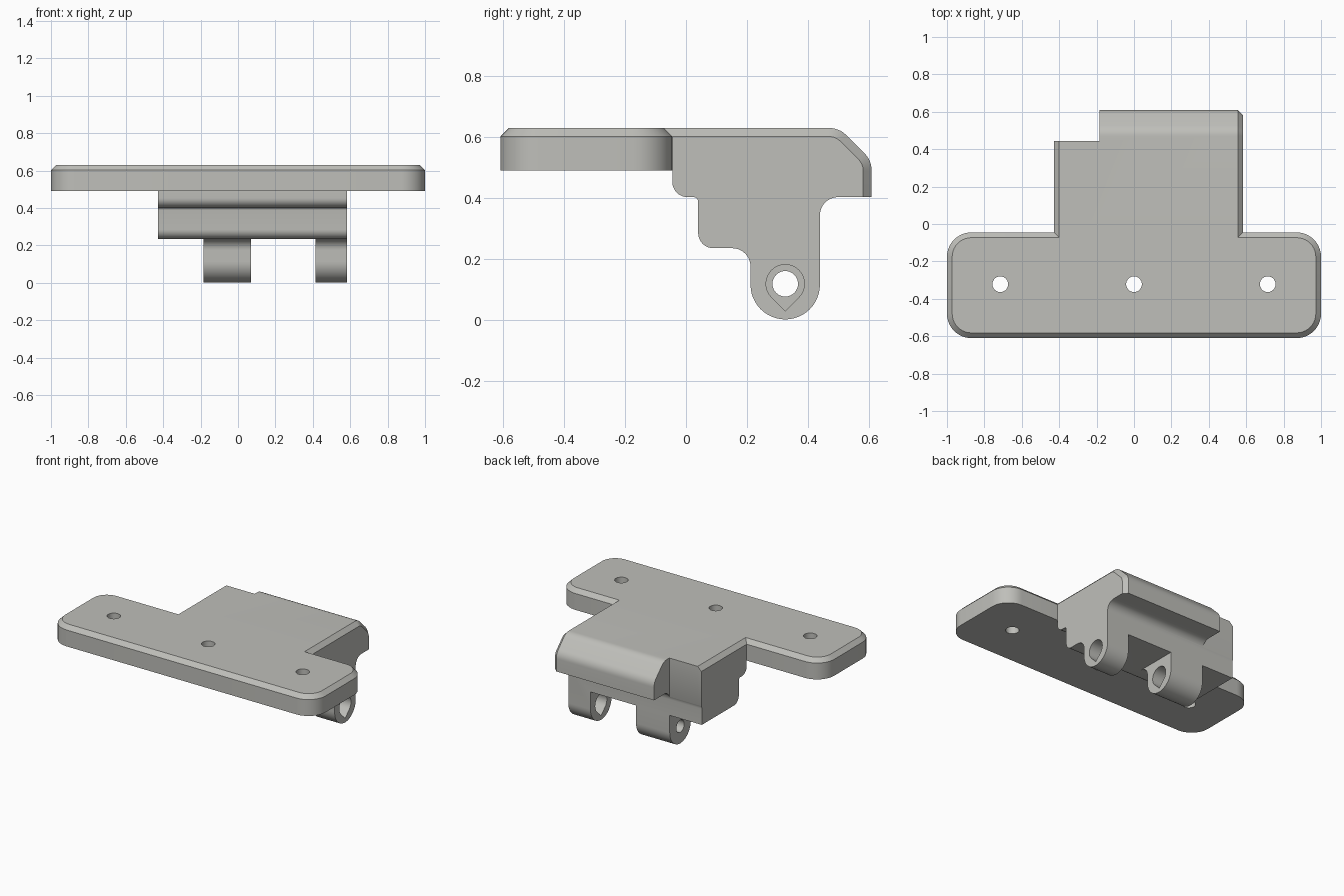
import bpy, bmesh, math

if "Cube" in bpy.data.objects:
    bpy.data.objects.remove(bpy.data.objects["Cube"])

grey = bpy.data.materials.new("warm_grey")
grey.diffuse_color = (0.52, 0.52, 0.49, 1)
grey.use_nodes = True
grey.node_tree.nodes["Principled BSDF"].inputs["Base Color"].default_value = grey.diffuse_color


def loft(name, loops):
    """Solid skinned through closed loops that share a point count."""
    bm = bmesh.new()
    rings = [[bm.verts.new(p) for p in loop] for loop in loops]
    n = len(rings[0])
    for a, b in zip(rings, rings[1:]):
        for i in range(n):
            j = (i + 1) % n
            bm.faces.new((a[i], a[j], b[j], b[i]))
    bm.faces.new(rings[0])
    bm.faces.new(rings[-1])
    bmesh.ops.recalc_face_normals(bm, faces=bm.faces)
    me = bpy.data.meshes.new(name)
    bm.to_mesh(me)
    bm.free()
    me.materials.append(grey)
    ob = bpy.data.objects.new(name, me)
    bpy.context.collection.objects.link(ob)
    return ob


def arc(cx, cy, r, a0, a1, n=10):
    return [(cx + r * math.cos(math.radians(a0 + (a1 - a0) * i / n)),
             cy + r * math.sin(math.radians(a0 + (a1 - a0) * i / n)))
            for i in range(n + 1)]


def along_x(profile, x):
    return [(x, y, z) for y, z in profile]


def along_z(profile, z):
    return [(x, y, z) for x, y in profile]


def box(name, x0, x1, y0, y1, z0, z1):
    rect = [(x0, y0), (x1, y0), (x1, y1), (x0, y1)]
    return loft(name, [along_z(rect, z0), along_z(rect, z1)])


def combine(target, other, operation):
    mod = target.modifiers.new(operation.lower(), 'BOOLEAN')
    mod.operation, mod.solver, mod.object = operation, 'EXACT', other
    bpy.context.view_layer.objects.active = target
    bpy.ops.object.modifier_apply(modifier=mod.name)
    bpy.data.objects.remove(other)


# Mounting plate: rounded rectangle with a chamfered top rim
def rounded_rect(inset):
    r = 0.13 - inset
    pts = []
    for cx, cy, a in ((0.87, -0.175, 0), (-0.87, -0.175, 90),
                      (-0.87, -0.48, 180), (0.87, -0.48, 270)):
        pts += arc(cx, cy, r, a, a + 90)
    return pts


CH = 0.028
plate = loft("mounting_bracket", [along_z(rounded_rect(0), 0.49),
                                  along_z(rounded_rect(0), 0.602),
                                  along_z(rounded_rect(CH), 0.63)])


# Hinge block: side profile, with its upper and rear outline inset at the ends
def side_profile(inset):
    pts = [(-0.1, 0.63 - inset), (-0.1, 0.52), (-0.045, 0.52)]
    pts += arc(0.005, 0.453, 0.05, 180, 270)
    pts += arc(0.025, 0.388, 0.015, 90, 0, 4)
    pts += arc(0.09, 0.285, 0.05, 180, 270)
    pts += arc(0.152, 0.175, 0.06, 90, 0)
    pts += arc(0.326, 0.115, 0.114, 180, 360, 24)
    pts += arc(0.50, 0.343, 0.06, 180, 90)
    pts += [(0.61 - inset, 0.403)]
    pts += arc(0.53, 0.49, 0.08 - inset, 0, 45, 6)
    pts += arc(0.47, 0.55, 0.08 - inset, 45, 90, 6)
    return pts


block = loft("hinge_block", [along_x(side_profile(i), x) for x, i in
                             ((-0.428, CH), (-0.40, 0), (0.555, 0), (0.583, CH))])

# Rear corner notch, and the gaps that leave two hinge lugs
combine(block, box("notch", -0.6, -0.185, 0.445, 0.8, -0.1, 0.8), 'DIFFERENCE')
for x0, x1 in ((-0.6, -0.185), (0.07, 0.415)):
    combine(block, box("lug_gap", x0, x1, 0, 0.8, -0.1, 0.235), 'DIFFERENCE')

# Teardrop pin bore, narrowing to a round hole in the wide lug
teardrop = arc(0.326, 0.118, 0.063, -45, 225, 30) + [(0.326, 0.029)]
combine(block, loft("bore", [along_x(teardrop, x) for x in (-0.10, 0.7)]), 'DIFFERENCE')
pin = arc(0.326, 0.118, 0.042, 0, 348.75, 31)
combine(block, loft("pin_hole", [along_x(pin, x) for x in (-0.3, 0.0)]), 'DIFFERENCE')

# Join block and plate, then drill the screw holes
combine(plate, block, 'UNION')
for x in (-0.715, 0, 0.715):
    screw = arc(x, -0.322, 0.042, 0, 348.75, 31)
    combine(plate, loft("screw_hole", [along_z(screw, z) for z in (0.4, 0.7)]), 'DIFFERENCE')

bpy.ops.object.select_all(action='DESELECT')
plate.select_set(True)
bpy.context.view_layer.objects.active = plate
bpy.ops.object.shade_smooth_by_angle(angle=math.radians(30))
